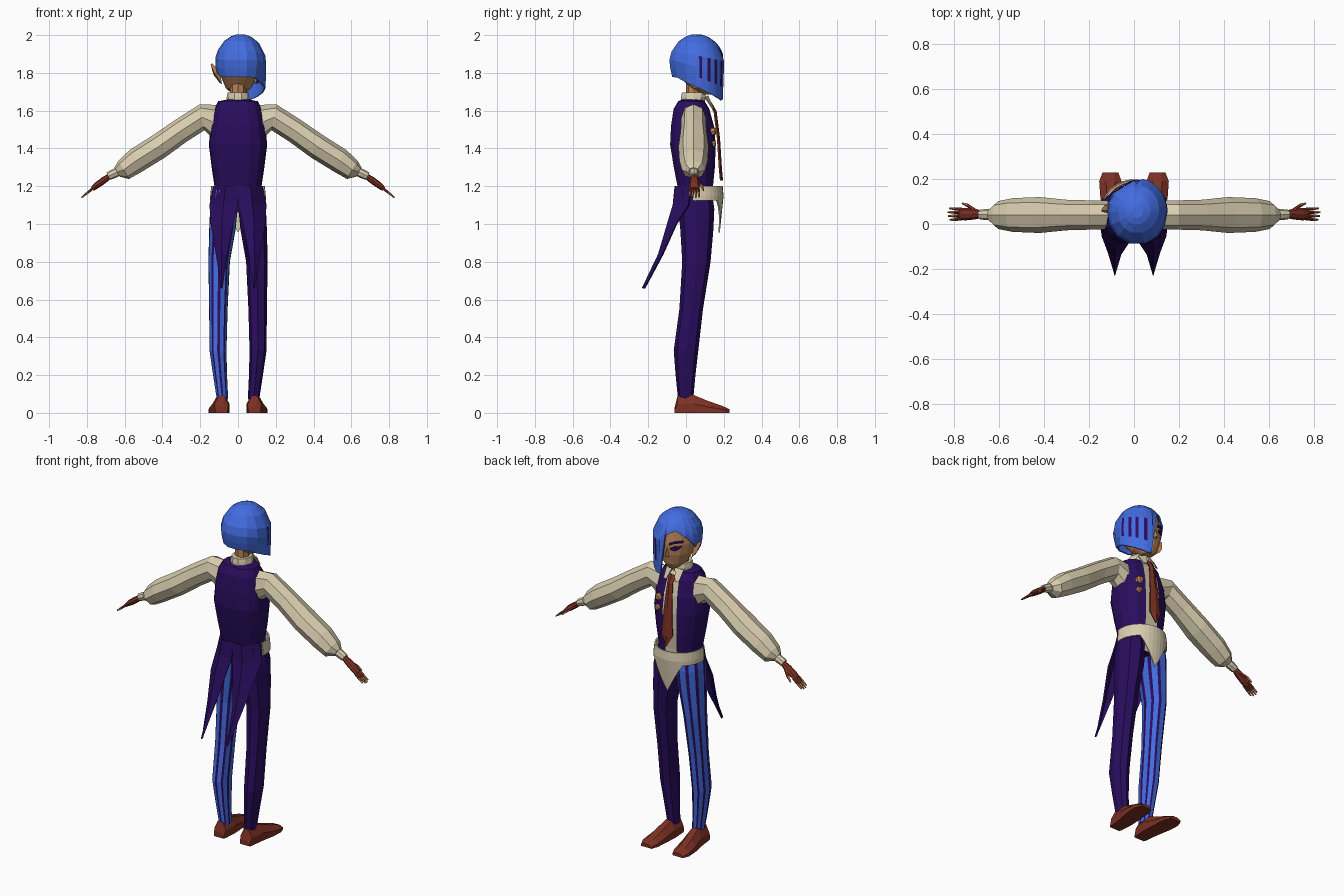
import bpy, bmesh
from math import sin, cos, radians, sqrt, copysign
from mathutils import Vector

cube = bpy.data.objects.get("Cube")
if cube:
    bpy.data.objects.remove(cube)


def material(name, rgb):
    m = bpy.data.materials.new(name)
    m.use_nodes = True
    m.diffuse_color = (*rgb, 1)
    m.node_tree.nodes["Principled BSDF"].inputs["Base Color"].default_value = (*rgb, 1)
    return m


BLUE = material("bright blue", (0.055, 0.15, 0.75))
PURPLE = material("dark purple", (0.022, 0.004, 0.11))
CREAM = material("cream", (0.69, 0.61, 0.43))
RED = material("brown red", (0.2, 0.03, 0.017))
SKIN = material("skin", (0.5, 0.23, 0.1))


def loft(name, rings, mats, pick=None, closed=True, caps=(True, True), thick=0):
    """Skin a list of point rings; pick(row, column, centre) chooses the material slot."""
    bm = bmesh.new()
    rows = [[bm.verts.new(p) for p in ring] for ring in rings]
    n = len(rows[0])
    for j in range(len(rows) - 1):
        for i in range(n if closed else n - 1):
            k = (i + 1) % n
            f = bm.faces.new((rows[j][i], rows[j][k], rows[j + 1][k], rows[j + 1][i]))
            if pick:
                f.material_index = pick(j, i, f.calc_center_median())
    if closed:
        for use, row in zip(caps, (rows[0], rows[-1])):
            if use:
                bm.faces.new(row)
    bmesh.ops.remove_doubles(bm, verts=bm.verts, dist=1e-5)
    bmesh.ops.recalc_face_normals(bm, faces=bm.faces)
    mesh = bpy.data.meshes.new(name)
    bm.to_mesh(mesh)
    bm.free()
    for m in mats:
        mesh.materials.append(m)
    ob = bpy.data.objects.new(name, mesh)
    bpy.context.collection.objects.link(ob)
    if thick:
        mod = ob.modifiers.new("thickness", 'SOLIDIFY')
        mod.thickness = thick
        mod.offset = 0
    return ob


def power(v, p):
    return copysign(abs(v) ** p, v)


def level(x, z, hw, back, front, angles, p=1):
    """Horizontal oval ring between two depths."""
    cy, ry = (front + back) / 2, (front - back) / 2
    return [(x + hw * power(cos(radians(a)), p), cy + ry * power(sin(radians(a)), p), z)
            for a in angles]


def across(s, x, y, z, a, b, tilt, n=8):
    """Ring across a limb that runs sideways and down."""
    t = radians(tilt)
    ring = []
    for i in range(n):
        c, d = cos(radians(360 / n * i)), sin(radians(360 / n * i))
        ring.append((s * (x + a * c * sin(t)), y + b * d, z + a * c * cos(t)))
    return ring


def even(n):
    return [360 / n * i for i in range(n)]


# Torso: waistcoat with a shirt strip down the front
torso_angles = [77, 103, 125, 150, 175, 200, 225, 250, 290, 315, 340, 365, 390, 415]
torso = [(1.06, .13, -.035, .14), (1.2, .125, -.05, .145), (1.3, .14, -.07, .155),
         (1.42, .155, -.09, .16), (1.52, .145, -.085, .15), (1.61, .125, -.07, .125),
         (1.65, .105, -.045, .1), (1.66, .05, -.02, .08)]
loft("waistcoat", [level(0, z, w, b, f, torso_angles, .8) for z, w, b, f in torso],
     [PURPLE, CREAM], lambda j, i, c: int(i == 0))

# Shirt hem wrapping the hips and falling to a point
hem_angles = range(-10, 191, 10)
hem_top = level(0, 1.2, .138, -.08, .19, hem_angles)
hem_mid = level(0, 1.15, .143, -.08, .195, hem_angles)
hem_low = [(x, y - .02 * max(0, 1 - abs(x) / .09), 1.125 - .17 * max(0, 1 - abs(x) / .09))
           for x, y, z in hem_mid]
loft("shirt_hem", [hem_top, hem_mid, hem_low], [CREAM], closed=False, thick=.008)

# Collar and neck
loft("collar", [level(0, z, w, b, f, even(10)) for z, w, b, f in
                [(1.64, .065, -.03, .1), (1.67, .06, -.03, .11), (1.695, .055, -.025, .105)]], [CREAM])
loft("neck", [level(0, z, .042, 0, .085, even(8)) for z in (1.66, 1.78)], [SKIN])
for s in (-1, 1):
    loft("collar_point", [[(s * .005, .115, 1.68), (s * .055, .1, 1.67)],
                          [(s * .03, .145, 1.61), (s * .05, .14, 1.61)]],
         [CREAM], closed=False, thick=.006)

# Tie
loft("tie", [[(-w, y, z), (0, y + .008, z), (w, y, z)] for w, y, z in
             [(.022, .125, 1.64), (.016, .15, 1.595), (.026, .168, 1.45),
              (.035, .178, 1.29), (.001, .184, 1.23)]], [RED], closed=False, thick=.009)

# Brooches on one panel
for x, z, r in ((.08, 1.49, .022), (.085, 1.425, .018)):
    loft("brooch", [[(x + q * cos(radians(a)), y, z + q * sin(radians(a))) for a in even(8)]
                    for y, q in ((.12, r), (.15, r), (.16, r * .6))], [SKIN])

# Trousers: one plain leg, one striped
legs = [(1.18, .066, .062, -.04, .135), (1.08, .075, .073, -.04, .15), (.97, .083, .07, -.03, .145),
        (.8, .1, .057, -.02, .13), (.55, .104, .049, -.035, .09), (.33, .106, .045, -.065, .065),
        (.2, .095, .037, -.055, .05), (.07, .082, .03, -.042, .038)]
stripe_angles = [a + d for a in range(0, 360, 40) for d in (0, 26)]
loft("plain_leg", [level(x, z, w, b, f, even(8), .9) for z, x, w, b, f in legs], [PURPLE])
loft("striped_leg", [level(-x, z, w, b, f, stripe_angles, .9) for z, x, w, b, f in legs],
     [BLUE, PURPLE], lambda j, i, c: i % 2)

# Head
loft("head", [level(.003, z, w, b, f, even(16)) for z, w, b, f in
              [(1.685, .03, .08, .15), (1.72, .068, .02, .17), (1.78, .093, -.03, .18),
               (1.84, .104, -.07, .182), (1.92, .094, -.055, .165), (1.965, .06, -.01, .115)]], [SKIN])
loft("nose", [[(-.012, .172, 1.765), (.012, .172, 1.765), (0, .2, 1.775)],
              [(-.004, .178, 1.82), (.004, .178, 1.82), (0, .182, 1.82)]], [SKIN])


def on_face(x, z):
    return (x, .056 + .129 * sqrt(1 - (x / .105) ** 2), z)


for s in (-1, 1):
    loft("brow", [[on_face(s * x, z + d) for x, z in ((.015, 1.84), (.045, 1.853), (.08, 1.855))]
                  for d in (0, .012)], [PURPLE], closed=False, thick=.006)
    loft("eye", [[on_face(s * x, z) for x, z in row] for row in
                 (((.022, 1.815), (.045, 1.808), (.066, 1.82)),
                  ((.02, 1.822), (.045, 1.835), (.075, 1.836)))],
         [PURPLE], closed=False, thick=.006)
    # Pointed ear
    tip = .145 if s < 0 else .125
    loft("ear", [[(s * .085, .07, 1.74), (s * .1, .1, 1.75), (s * .1, .05, 1.76)],
                 [(s * .095, .06, 1.81), (s * (tip - .015), .085, 1.79), (s * (tip - .02), .05, 1.8)],
                 [(s * (tip - .008), .06, 1.85), (s * tip, .065, 1.845), (s * tip, .055, 1.845)]], [SKIN])

# Hair: swept bob, open over one half of the face, stripes on the long side
hair_edge = [(0, 1.725), (6, 1.72), (12, 1.712), (24, 1.697), (31, 1.69), (41, 1.68), (48, 1.672),
             (60, 1.663), (68, 1.655), (80, 1.66), (95, 1.9), (120, 1.925), (145, 1.89), (165, 1.84),
             (180, 1.8), (205, 1.785), (230, 1.78), (255, 1.78), (285, 1.78), (310, 1.775), (335, 1.75)]
steps = (.008, .05, .16, .4, .6, .8, 1)


def hair_point(a, low, f):
    z = 2 - (2 - low) * f
    c, d = cos(radians(a)), sin(radians(a))
    if z > 1.85:
        r = sqrt(max(0, 1 - ((z - 1.85) / .151) ** 2))
    else:
        r = 1 - (1.85 - z) * (1.6 if d < -.1 or c < -.5 else .25)
    return (.014 + .132 * r * c, .055 + .145 * r * d, z)


loft("hair", [[hair_point(a, low, f) for a, low in hair_edge] for f in steps], [BLUE, PURPLE],
     lambda j, i, c: int(j in (3, 4) and i in (1, 3, 5, 7)), caps=(True, False), thick=.008)

sleeve = [(.11, 1.53, .1, .065, 0), (.19, 1.565, .07, .065, 10), (.3, 1.495, .065, .068, 27),
          (.42, 1.41, .067, .08, 30), (.54, 1.335, .066, .075, 30),
          (.605, 1.287, .056, .062, 30), (.64, 1.275, .028, .03, 30)]
shoe = [(-.06, .055, .12, .03), (-.045, .05, .125, .09), (.04, .045, .135, .095),
        (.12, .05, .15, .062), (.19, .055, .155, .038), (.23, .07, .14, .02)]
for s in (-1, 1):
    # Arm and glove
    loft("sleeve", [across(s, x, .04, z, a, b, t) for x, z, a, b, t in sleeve], [CREAM])
    loft("cuff", [across(s, x, .042, z, r, r, 30) for x, z, r in
                  ((.62, 1.285, .02), (.65, 1.27, .025), (.685, 1.253, .022))], [CREAM])
    loft("glove", [across(s, x, .044, z, a, b, 38) for x, z, a, b in
                   ((.675, 1.257, .014, .016), (.71, 1.232, .018, .024),
                    (.75, 1.203, .017, .028), (.772, 1.185, .011, .026))], [RED])
    for k in range(4):
        y, reach = .023 + .014 * k, (.9, 1, 1.02, .92)[k]
        loft("finger", [across(s, .765 + .062 * f * reach, y + .003 * (k - 1.5) * f,
                               1.19 - .05 * f * reach, r, r, 38, 5)
                        for f, r in ((0, .008), (.55, .007), (1, .004))],
             [RED, SKIN], lambda j, i, c: j)
    loft("thumb", [across(s, x, y, z, r, r, 38, 5) for x, y, z, r in
                   ((.705, .058, 1.233, .01), (.74, .083, 1.202, .009), (.765, .092, 1.178, .004))],
         [RED, SKIN], lambda j, i, c: j)

    # Coat tail
    loft("coat_tail", [[(s * x0, y, z), (s * (x0 + x1) / 2, y - .012, z), (s * x1, y + lift, z)]
                       for z, x0, x1, y, lift in
                       ((1.2, 0, .128, -.045, .07), (1.1, .003, .148, -.055, .07),
                        (1.0, .026, .142, -.085, .035), (.84, .058, .115, -.132, .01),
                        (.66, .084, .086, -.218, 0))], [PURPLE], closed=False, thick=.008)

    # Shoe
    loft("shoe", [[(s * x0, y, 0), (s * x1, y, 0), (s * x1, y, h * .5),
                   (s * (x1 * .7 + x0 * .3), y, h), (s * (x0 * .7 + x1 * .3), y, h), (s * x0, y, h * .5)]
                  for y, x0, x1, h in shoe], [RED])
